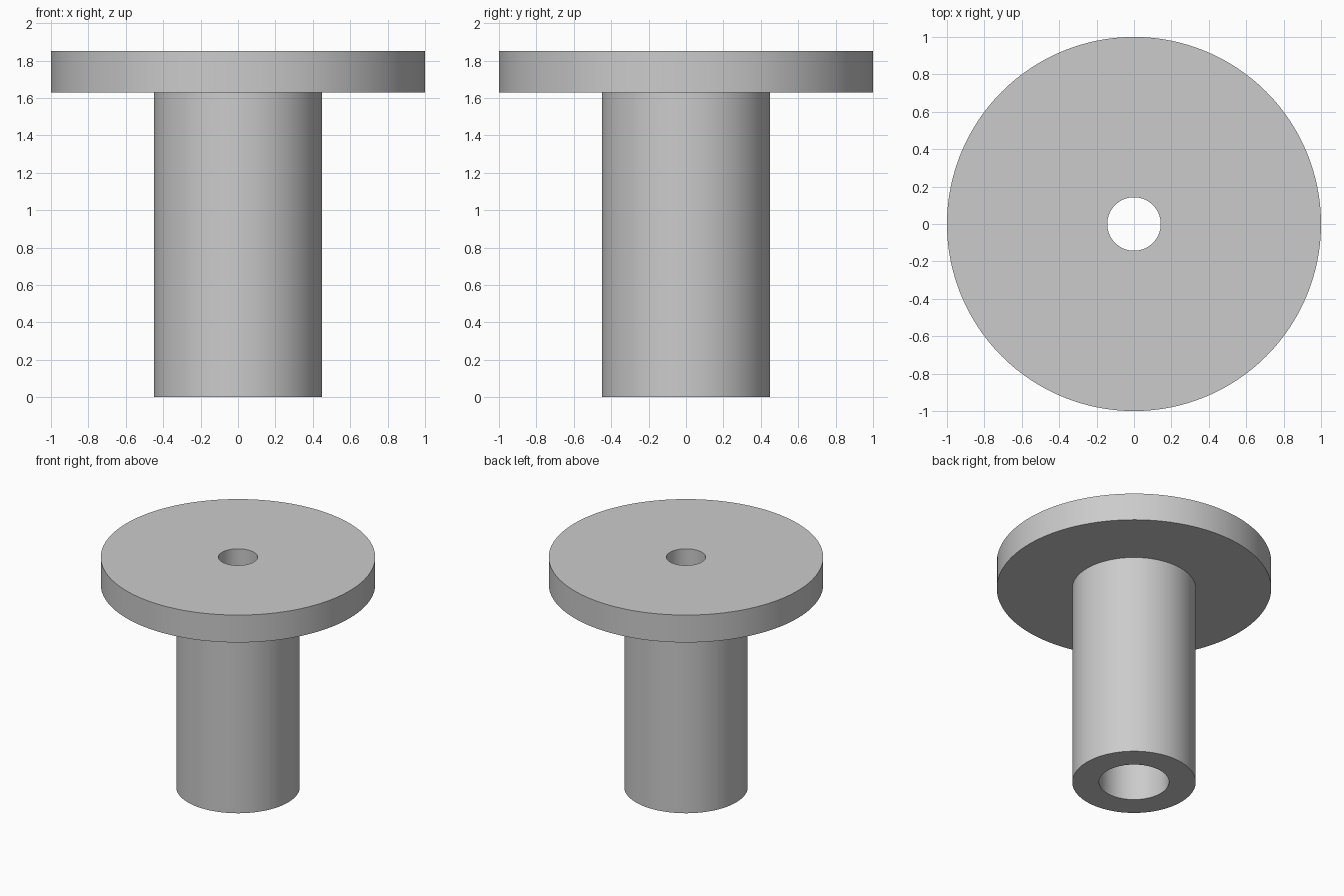
import bpy
import bmesh
import math

SEGMENTS = 128
FLANGE_RADIUS, STEM_RADIUS = 1.0, 0.45
BORE_RADIUS, HOLE_RADIUS = 0.255, 0.143
STEM_TOP, TOTAL_HEIGHT = 1.63, 1.85

cube = bpy.data.objects.get("Cube")
if cube:
    bpy.data.objects.remove(cube, do_unlink=True)

grey = bpy.data.materials.new("light grey")
grey.use_nodes = True
colour = (0.6, 0.6, 0.6, 1)
grey.diffuse_color = colour
grey.node_tree.nodes["Principled BSDF"].inputs["Base Color"].default_value = colour


def lathe(name, profile):
    """Turn a closed (radius, height) profile around the z axis."""
    bm = bmesh.new()
    rings = []
    for radius, height in profile:
        ring = []
        for i in range(SEGMENTS):
            angle = math.tau * i / SEGMENTS
            ring.append(bm.verts.new((radius * math.cos(angle), radius * math.sin(angle), height)))
        rings.append(ring)
    for lower, upper in zip(rings, rings[1:] + rings[:1]):
        for i in range(SEGMENTS):
            j = (i + 1) % SEGMENTS
            bm.faces.new((lower[i], lower[j], upper[j], upper[i]))
    bmesh.ops.recalc_face_normals(bm, faces=bm.faces)
    mesh = bpy.data.meshes.new(name)
    bm.to_mesh(mesh)
    bm.free()
    mesh.materials.append(grey)
    obj = bpy.data.objects.new(name, mesh)
    bpy.context.collection.objects.link(obj)
    bpy.ops.object.select_all(action="DESELECT")
    obj.select_set(True)
    bpy.context.view_layer.objects.active = obj
    bpy.ops.object.shade_smooth_by_angle(angle=math.radians(30))
    return obj


# Flange and hollow stem in one turned piece: a wide bore below, a narrow hole on top
lathe("flanged_bushing", [
    (BORE_RADIUS, 0),
    (STEM_RADIUS, 0),
    (STEM_RADIUS, STEM_TOP),
    (FLANGE_RADIUS, STEM_TOP),
    (FLANGE_RADIUS, TOTAL_HEIGHT),
    (HOLE_RADIUS, TOTAL_HEIGHT),
    (HOLE_RADIUS, STEM_TOP),
    (BORE_RADIUS, STEM_TOP),
])
